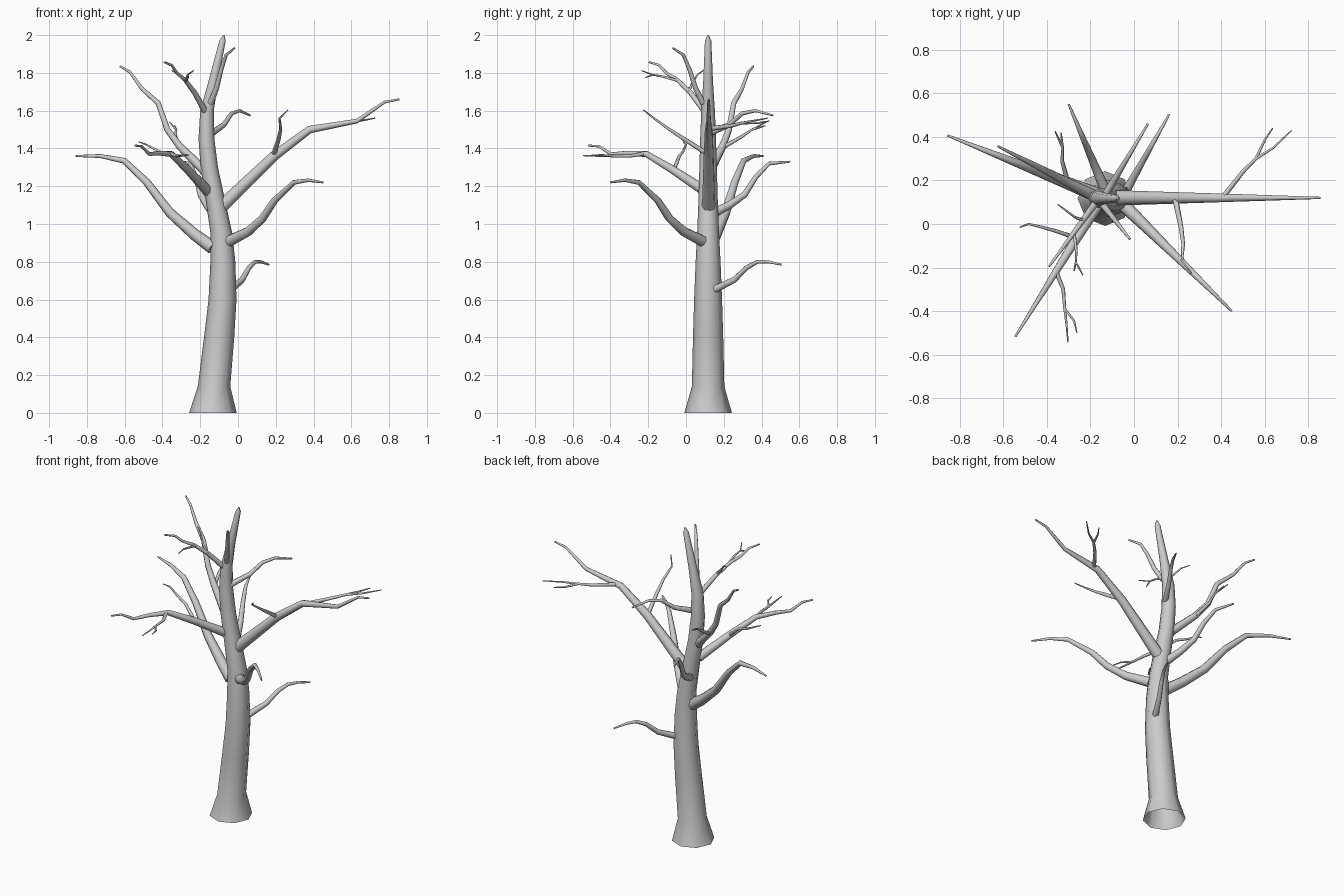
import bpy, bmesh, math
from mathutils import Vector


def tube(name, pts, radii, sides, cap_start=True, level=False):
    """Tapered tube following a path; level keeps every ring horizontal."""
    bm = bmesh.new()
    pts = [Vector(p) for p in pts]
    rings, u = [], Vector((1, 0, 0))
    for i, (p, r) in enumerate(zip(pts, radii)):
        d = Vector((0, 0, 1))
        if not level:
            a, b = pts[max(i - 1, 0)], pts[min(i + 1, len(pts) - 1)]
            d = (b - a).normalized()
            if i == 0:
                u = d.orthogonal()
        u = (u - d * u.dot(d)).normalized()
        v = d.cross(u)
        rings.append([bm.verts.new(p + r * (math.cos(t) * u + math.sin(t) * v))
                      for t in (2 * math.pi * k / sides for k in range(sides))])
    for a, b in zip(rings, rings[1:]):
        for k in range(sides):
            n = (k + 1) % sides
            bm.faces.new((a[k], a[n], b[n], b[k])).smooth = True
    bm.faces.new(rings[-1])
    if cap_start:
        bm.faces.new(rings[0][::-1])
    mesh = bpy.data.meshes.new(name)
    bm.to_mesh(mesh)
    bm.free()
    obj = bpy.data.objects.new(name, mesh)
    bpy.context.collection.objects.link(obj)
    return obj


def taper(r0, r1, n):
    return [r0 + (r1 - r0) * i / (n - 1) for i in range(n)]


def limb(name, start, end, r, profile):
    """Branch that is straight from above; profile lists (fraction along, height)."""
    pts = [(start[0] + (end[0] - start[0]) * t, start[1] + (end[1] - start[1]) * t, z)
           for t, z in profile]
    tube(name, pts, [r + (0.005 - r) * t for t, z in profile], 8)


def twig(name, pts, r=0.012):
    tube(name, pts, taper(r, 0.003, len(pts)), 6)


# Trunk: (x, z, radius), flared and open at the foot
trunk = [(-.133, 0, .126), (-.127, .14, .086), (-.1, .4, .08), (-.082, .6, .074),
         (-.08, .8, .066), (-.088, .95, .058), (-.115, 1.1, .052), (-.152, 1.3, .046),
         (-.167, 1.45, .042), (-.164, 1.6, .036), (-.132, 1.75, .026),
         (-.082, 1.97, .017), (-.076, 2.0, .004)]
tube("trunk", [(x, .117, z) for x, z, r in trunk], [r for x, z, r in trunk], 8,
     cap_start=False, level=True)

# Main branches
limb("branch_right", (-.09, .12), (.855, .12), .036,
     [(0, 1.09), (.297, 1.36), (.497, 1.5), (.762, 1.545), (.915, 1.645), (1, 1.66)])
limb("branch_front_right", (-.045, .085), (.449, -.4), .031,
     [(0, .91), (.2, .96), (.356, 1.03), (.484, 1.125), (.69, 1.22), (.843, 1.232), (1, 1.22)])
limb("branch_front_left", (-.16, .1), (-.545, -.517), .028,
     [(0, 1.175), (.27, 1.285), (.5, 1.37), (.667, 1.375), (.805, 1.37), (.91, 1.412), (1, 1.415)])
limb("branch_front_left_high", (-.17, .105), (-.39, -.195), .017,
     [(0, 1.59), (.27, 1.695), (.51, 1.765), (.7, 1.8), (.82, 1.84), (1, 1.857)])
limb("branch_left", (-.135, .12), (-.858, .407), .036,
     [(0, .875), (.132, .945), (.312, 1.06), (.48, 1.22), (.646, 1.335), (.824, 1.36), (1, 1.36)])
limb("branch_left_high", (-.165, .12), (-.625, .357), .027,
     [(0, 1.27), (.31, 1.41), (.455, 1.5), (.56, 1.64), (.744, 1.715), (.886, 1.805), (1, 1.835)])
limb("branch_back", (-.13, .15), (-.3, .55), .025,
     [(0, 1.06), (.2, 1.1), (.4, 1.155), (.55, 1.25), (.725, 1.32), (1, 1.33)])
limb("branch_back_high", (-.14, .12), (.064, .46), .018,
     [(0, 1.48), (.32, 1.525), (.52, 1.585), (.73, 1.6), (1, 1.575)])
limb("branch_back_low", (-.035, .155), (.162, .504), .02,
     [(0, .655), (.29, .705), (.48, .77), (.64, .8), (.8, .8), (1, .785)])
limb("branch_top", (-.145, .09), (-.018, -.07), .016,
     [(0, 1.64), (.25, 1.72), (.45, 1.82), (.65, 1.895), (1, 1.932)])

# Twigs on the right branch
twig("twig_right", [(.41, .125, 1.505), (.5, .24, 1.52), (.56, .3, 1.535),
                    (.64, .35, 1.545), (.724, .43, 1.56)], .013)
twig("twig_right_fork", [(.56, .3, 1.535), (.6, .385, 1.535), (.637, .44, 1.545)], .008)
twig("twig_right_up", [(.19, .115, 1.37), (.215, -.01, 1.45), (.226, -.09, 1.502),
                       (.22, -.17, 1.56), (.265, -.225, 1.603)], .014)

# Twigs on the front left branches
twig("twig_front", [(-.355, -.225, 1.372), (-.325, -.3, 1.36), (-.318, -.39, 1.36),
                    (-.31, -.46, 1.36), (-.303, -.545, 1.362)], .011)
twig("twig_front_fork", [(-.318, -.39, 1.36), (-.275, -.445, 1.365), (-.262, -.5, 1.365)], .007)
twig("twig_front_side", [(-.265, -.065, 1.285), (-.35, -.035, 1.36), (-.42, -.015, 1.385),
                         (-.485, .0, 1.42), (-.525, -.015, 1.435)], .011)
twig("twig_high", [(-.275, -.045, 1.76), (-.265, -.12, 1.78), (-.267, -.175, 1.79),
                   (-.235, -.235, 1.812)], .008)
twig("twig_high_fork", [(-.267, -.175, 1.79), (-.275, -.215, 1.775)], .005)
twig("twig_high_side", [(-.225, .015, 1.7), (-.27, .03, 1.74), (-.31, .06, 1.79),
                        (-.35, .09, 1.812)], .008)

# Twigs on the upper left branch
twig("twig_left", [(-.305, .195, 1.405), (-.33, .29, 1.46), (-.328, .35, 1.5),
                   (-.362, .425, 1.54)], .012)
twig("twig_left_fork", [(-.328, .35, 1.5), (-.335, .42, 1.52)], .007)
